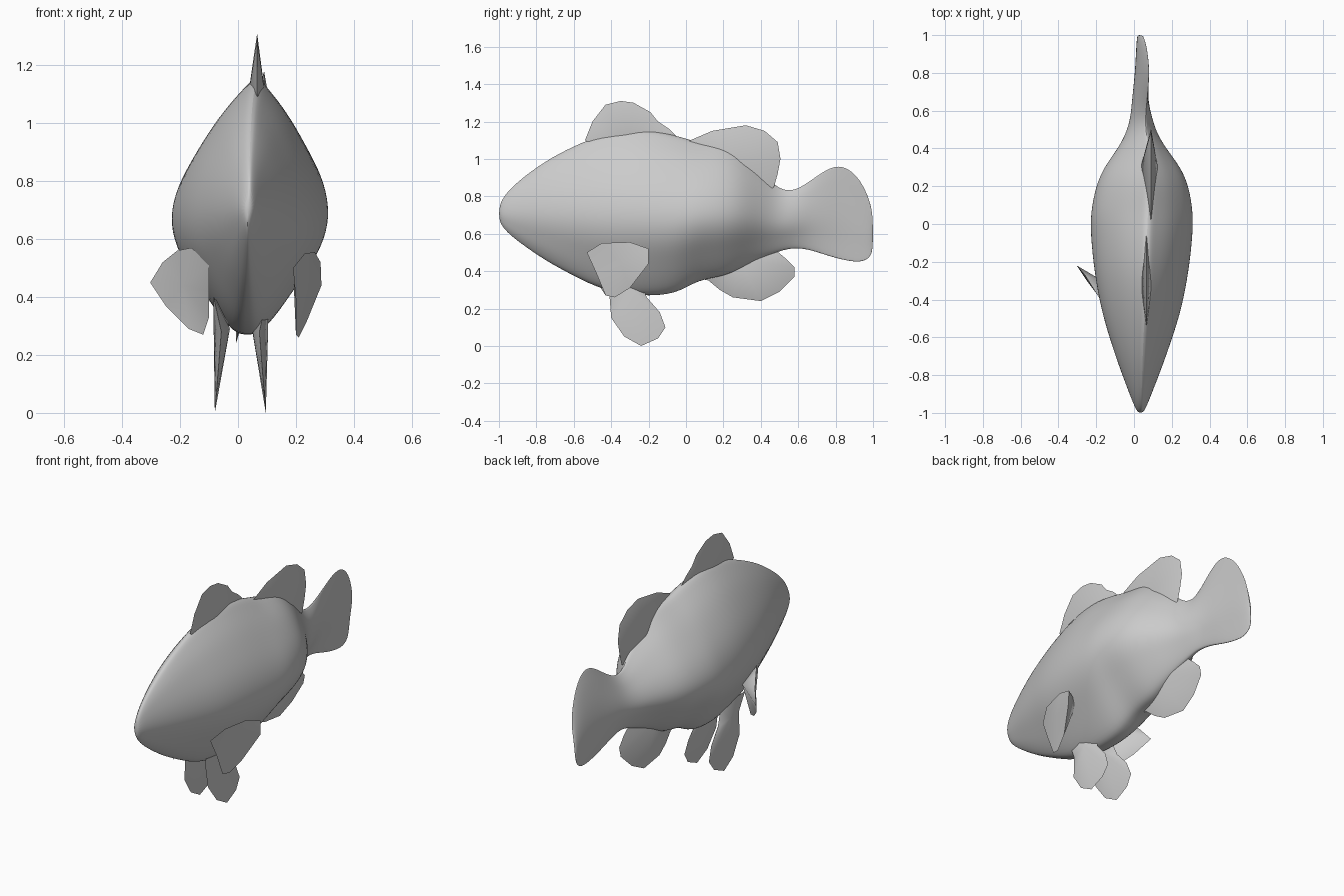
import bpy, bmesh
from mathutils import Vector

cube = bpy.data.objects.get("Cube")
if cube:
    bpy.data.objects.remove(cube, do_unlink=True)

grey = bpy.data.materials.new("plain grey")
grey.use_nodes = True
COLOUR = (0.6, 0.6, 0.6, 1)
grey.diffuse_color = COLOUR
grey.node_tree.nodes["Principled BSDF"].inputs["Base Color"].default_value = COLOUR


def finish(name, bm, angle, levels=0):
    """Turn a bmesh into a smooth shaded object."""
    bmesh.ops.recalc_face_normals(bm, faces=bm.faces)
    mesh = bpy.data.meshes.new(name)
    bm.to_mesh(mesh)
    bm.free()
    mesh.materials.append(grey)
    obj = bpy.data.objects.new(name, mesh)
    bpy.context.collection.objects.link(obj)
    if levels:
        smooth = obj.modifiers.new("Smooth", 'SUBSURF')
        smooth.levels = smooth.render_levels = levels
    bpy.ops.object.select_all(action='DESELECT')
    obj.select_set(True)
    bpy.context.view_layer.objects.active = obj
    bpy.ops.object.shade_smooth_by_angle(angle=angle)


# Body and tail: stations of (y, bottom, top, half width, ridge x)
STATIONS = [
    (-1.0, .67, .75, .012, .04), (-.97, .62, .81, .03, .04),
    (-.9, .56, .885, .058, .04), (-.75, .455, 1.0, .115, .045),
    (-.6, .375, 1.08, .165, .05), (-.45, .30, 1.145, .21, .06),
    (-.25, .265, 1.18, .247, .065), (-.05, .275, 1.14, .267, .07),
    (.06, .355, 1.1, .267, .075), (.2, .37, 1.08, .243, .085),
    (.3, .42, 1.03, .2, .085), (.4, .47, .94, .125, .078),
    (.48, .5, .855, .08, .065), (.56, .525, .825, .056, .06),
    (.65, .52, .875, .04, .07), (.75, .485, .955, .03, .08),
    (.84, .46, .98, .022, .082), (.93, .445, .905, .016, .07),
    (.985, .47, .78, .01, .055), (1.0, .52, .69, .004, .045)]
# Half section from keel to ridge: (height, width) fractions
SECTION = [(0, .17), (.09, .43), (.2, .68), (.31, .92), (.42, 1.03),
           (.53, 1.0), (.64, .88), (.75, .68), (.86, .44), (.95, .16)]
MID_X = .033

bm = bmesh.new()
rings = []
for y, low, high, width, ridge in STATIONS:
    round_nose = max(0, min(.6, -.5 - y))
    keel = MID_X - .012 * (y > .6)

    def point(h, w):
        oval = 2 * (max(0, h - h * h)) ** .5
        w = w + (oval * (1 if w > 0 else -1) - w) * round_nose if w else 0
        x = keel + (ridge - keel) * h * h + w * width
        return bm.verts.new((x, y, low + (high - low) * h))
    ring = [point(0, 0)] + [point(h, w) for h, w in SECTION] + [point(1, 0)]
    rings.append(ring + [point(h, -w) for h, w in reversed(SECTION)])
for a, b in zip(rings, rings[1:]):
    for i in range(len(a)):
        j = (i + 1) % len(a)
        bm.faces.new((a[i], a[j], b[j], b[i]))
bm.faces.new(rings[0])
bm.faces.new(rings[-1])
finish("body", bm, 1.2, 2)


def fin(name, outline, hubs):
    """Thin lens: a sharp rim with a raised hub on each side."""
    bm = bmesh.new()
    rim = [bm.verts.new(p) for p in outline]
    for hub in hubs:
        top = bm.verts.new(hub)
        for i, v in enumerate(rim):
            bm.faces.new((v, rim[(i + 1) % len(rim)], top))
    finish(name, bm, .9)


def both_sides(centre, thickness):
    offset = Vector((thickness, 0, 0))
    return [Vector(centre) + offset, Vector(centre) - offset]


def upright(x, profile):
    return [(x, y, z) for y, z in profile]


# Fins along the middle, rooted inside the body
fin("front_dorsal_fin", upright(.066, [
    (-.54, 1.1), (-.5, 1.2), (-.43, 1.29), (-.35, 1.31), (-.28, 1.3),
    (-.19, 1.25), (-.15, 1.2), (-.09, 1.16), (-.03, 1.1), (-.3, .95)]),
    both_sides((.064, -.3, 1.02), .04))
fin("rear_dorsal_fin", upright(.09, [
    (0, 1.09), (.14, 1.15), (.32, 1.18), (.42, 1.15), (.49, 1.09), (.505, 1),
    (.49, .92), (.47, .85), (.4, .8), (.2, .88)]),
    both_sides((.08, .28, .95), .05))
fin("anal_fin", [(.035 - .2 * max(0, .45 - z), y, z) for y, z in [
    (.03, .37), (.12, .35), (.18, .3), (.25, .26), (.4, .24), (.5, .29),
    (.58, .37), (.58, .42), (.53, .47), (.47, .52), (.2, .52)]],
    both_sides((.03, .28, .47), .035))

# Paired belly fins, hanging almost straight down from the flanks
PELVIC = [(-.43, .4), (-.41, .28), (-.4, .15), (-.33, .05), (-.24, 0),
          (-.15, .04), (-.11, .1), (-.14, .18), (-.21, .26), (-.25, .36)]
for name, side in (("left_pelvic_fin", 1), ("right_pelvic_fin", -1)):
    outline = []
    for y, z in PELVIC:
        flare = .3 * max(0, z - .28) * (y < -.4)
        outline.append((.008 + side * (.088 - .08 * z + flare), y, z))
    fin(name, outline, both_sides((.01 + side * .066, -.29, .29), .028))

# Paired side fins wedged against the flanks, the right one spread wider
fin("left_pectoral_fin", [
    (.19, -.53, .5), (.23, -.45, .55), (.265, -.3, .555),
    (.285, -.2, .52), (.288, -.2, .44), (.235, -.3, .31), (.21, -.38, .26),
    (.2, -.43, .27), (.2, -.48, .39)],
    [(.25, -.35, .44), (.19, -.25, .5)])
fin("right_pectoral_fin", [
    (-.1, -.53, .51), (-.16, -.43, .57), (-.21, -.35, .56),
    (-.26, -.27, .52), (-.303, -.22, .45), (-.25, -.3, .37), (-.17, -.39, .29),
    (-.12, -.43, .27), (-.1, -.47, .33), (-.1, -.5, .42)],
    [(-.19, -.38, .44), (-.15, -.31, .5)])
